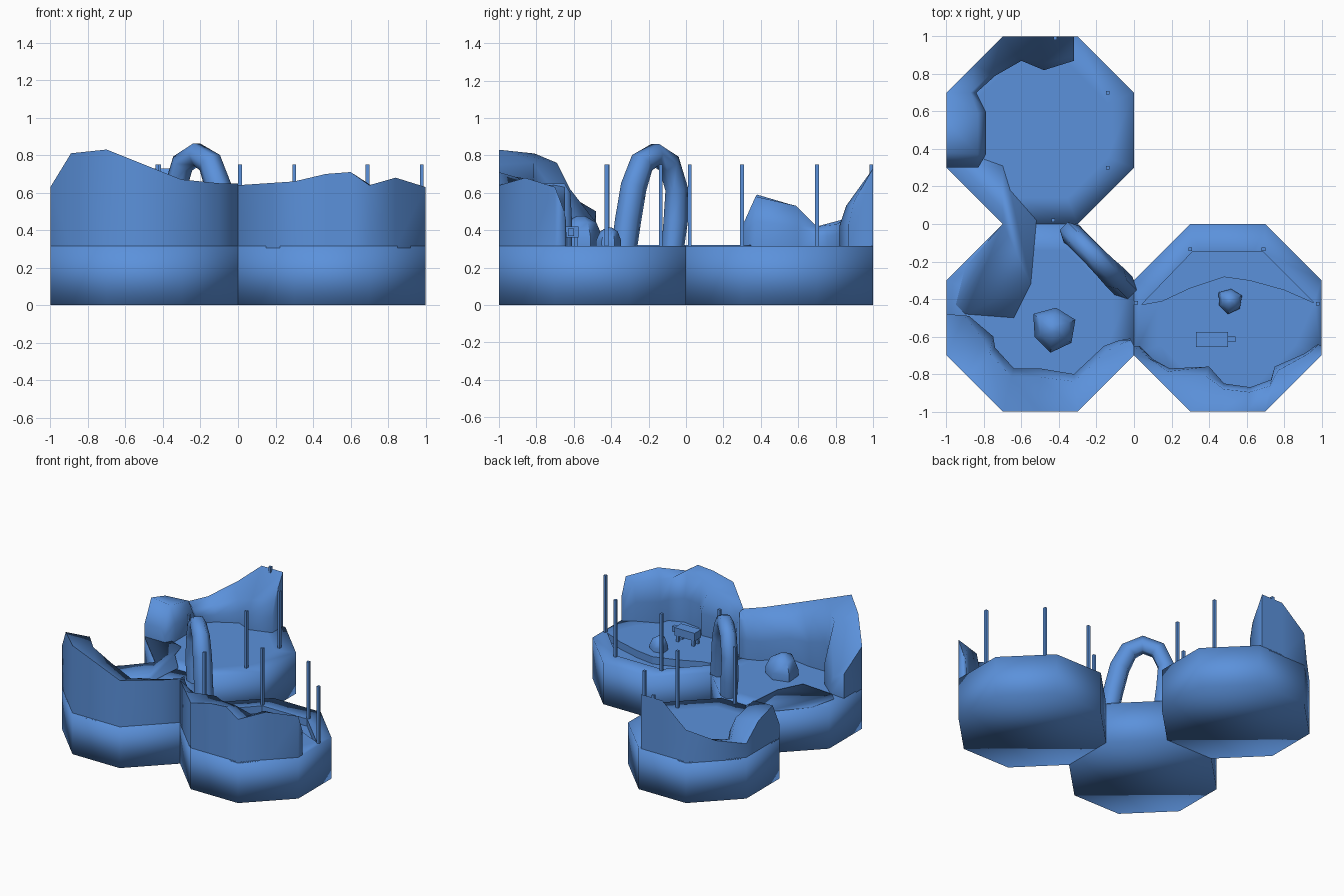
import bpy, bmesh, math
from mathutils import Vector

if "Cube" in bpy.data.objects:
    bpy.data.objects.remove(bpy.data.objects["Cube"])

TOP = 0.315
blue = bpy.data.materials.new("blue")
blue.diffuse_color = (.105, .285, .71, 1)
blue.use_nodes = True
blue.node_tree.nodes["Principled BSDF"].inputs["Base Color"].default_value = blue.diffuse_color


def make(name, verts, faces, angle=40):
    me = bpy.data.meshes.new(name)
    me.from_pydata(verts, [], faces)
    bm = bmesh.new()
    bm.from_mesh(me)
    bmesh.ops.recalc_face_normals(bm, faces=bm.faces)
    bm.to_mesh(me)
    bm.free()
    me.materials.append(blue)
    ob = bpy.data.objects.new(name, me)
    bpy.context.collection.objects.link(ob)
    if angle:
        bpy.ops.object.select_all(action='DESELECT')
        ob.select_set(True)
        bpy.context.view_layer.objects.active = ob
        bpy.ops.object.shade_smooth_by_angle(angle=math.radians(angle))
    return ob


def loft(name, rings, angle=40):
    n = len(rings[0])
    faces = [(i*n + j, i*n + (j+1) % n, (i+1)*n + (j+1) % n, (i+1)*n + j)
             for i in range(len(rings) - 1) for j in range(n)]
    last = (len(rings) - 1) * n
    faces += [tuple(range(n)), tuple(range(last, last + n))]
    return make(name, [p for r in rings for p in r], faces, angle)


def prism(name, pts, z0, z1, angle=0):
    return loft(name, [[(x, y, z) for x, y in pts] for z in (z0, z1)], angle)


def box(name, x0, x1, y0, y1, z0, z1):
    return prism(name, [(x0, y0), (x1, y0), (x1, y1), (x0, y1)], z0, z1)


def octagon(cx, cy, s=1):
    q = [(.2, .5), (.5, .2), (.5, -.2), (.2, -.5), (-.2, -.5), (-.5, -.2), (-.5, .2), (-.2, .5)]
    return [(cx + x * s, cy + y * s) for x, y in q]


# Three octagonal platforms with soft-shaded rims
for name, c in (("rear_platform", (-.5, .5)), ("centre_platform", (-.5, -.5)), ("side_platform", (.5, -.5))):
    rings = [[(x, y, z) for x, y in octagon(*c, s)] for s, z in ((1, 0), (1, TOP), (.72, TOP))]
    ob = loft(name, rings, 180)

# Shallow trench behind the ground of the side platform
cut = prism("trench_cutter", [(.04, -.43), (.31, -.15), (.69, -.15), (.96, -.42),
                              (.8, -.35), (.62, -.3), (.48, -.28), (.3, -.34), (.15, -.41)], .26, .5)
mod = ob.modifiers.new("trench", 'BOOLEAN')
mod.object = cut
mod.solver = 'EXACT'
cut.hide_render = True
cut.hide_set(True)


# Rock walls: outer x, y, inner foot x, y, outer height, inner height
def wall(name, stations):
    rings = []
    for ox, oy, fx, fy, h, hi in stations:
        o, f = Vector((ox, oy, 0)), Vector((fx, fy, 0))
        m = o.lerp(f, .8)
        rings.append([(ox, oy, TOP - .01), (ox, oy, h), (m.x, m.y, hi),
                      (f.x, f.y, (TOP + hi) / 2), (f.x, f.y, TOP - .01)])
    loft(name, rings, 85)


wall("rear_rock_wall", [
    (-.32, 1, -.32, .87, .73, .55), (-.5, 1, -.48, .82, .73, .53), (-.7, 1, -.6, .87, .56, .48),
    (-.85, .85, -.74, .79, .46, .43), (-1, .7, -.84, .7, .42, .42), (-1, .55, -.79, .6, .54, .53),
    (-1, .38, -.79, .37, .59, .58), (-1, .3, -.83, .3, .42, .42)])
wall("centre_rock_wall", [
    (0, -.65, -.02, -.61, .65, .6), (0, -.7, -.08, -.62, .65, .6), (-.1, -.8, -.16, -.65, .65, .6),
    (-.3, -1, -.32, -.8, .67, .62), (-.5, -1, -.5, -.77, .75, .68), (-.7, -1, -.64, -.77, .83, .76),
    (-.89, -.81, -.74, -.66, .81, .76), (-1, -.7, -.75, -.6, .63, .62), (-1, -.48, -.88, -.49, .5, .45)])
wall("side_rock_wall", [
    (0, -.65, .03, -.65, .63, .55), (0, -.7, .1, -.72, .64, .6), (.15, -.85, .19, -.77, .65, .62),
    (.3, -1, .4, -.76, .66, .66), (.47, -1, .48, -.85, .7, .68), (.6, -1, .62, -.87, .71, .68),
    (.7, -1, .73, -.83, .64, .63), (.84, -.86, .75, -.76, .68, .64),
    (1, -.7, .91, -.69, .63, .6), (1, -.65, .98, -.64, .5, .45)])

# Thin path sheet across two platforms
prism("path", [(-.84, .36), (-.7, .31), (-.66, .18), (-.52, .02), (-.55, -.32), (-.64, -.5),
               (-.9, -.48), (-.95, -.43), (-.9, -.23), (-.7, 0), (-1, .3)], TOP - .01, .322, 180)

# Rock arch: y and z along a diagonal line, plus radius
arch = [(-.33, .31, .075), (-.31, .45, .075), (-.28, .63, .075), (-.235, .76, .07),
        (-.165, .805, .065), (-.09, .755, .065), (-.05, .62, .065), (-.055, .45, .07), (-.07, .31, .065)]
pts = [Vector((-.385 - y, y, z)) for y, z, r in arch]
side = Vector((1, 1, 0)).normalized()
rings = []
for i, p in enumerate(pts):
    t = (pts[min(i + 1, len(pts) - 1)] - pts[max(i - 1, 0)]).normalized()
    if i in (0, len(pts) - 1):
        t = Vector((0, 0, 1 if i == 0 else -1))
    up = t.cross(side)
    rings.append([p + arch[i][2] * (side * math.cos(a * math.pi / 3) * .9 + up * math.sin(a * math.pi / 3))
                  for a in range(6)])
loft("rock_arch", rings, 65)

# Fence posts
for i, (x, y) in enumerate([(-.42, .99), (-.14, .7), (-.14, .3), (-.43, .02),
                            (.01, -.42), (.3, -.135), (.69, -.135), (.98, -.425)]):
    box(f"post_{i+1}", x - .01, x + .01, y - .01, y + .01, TOP - .01, .75)


# Loose boulders
def boulder(name, cx, cy, r, h):
    prof = [(1, 0), (1.02, .35), (.72, .8), (.2, 1)]
    k = [1, .9, 1.05, .85, 1, .95]
    loft(name, [[(cx + r * s * k[a] * math.cos(a * math.pi / 3 + .4),
                  cy + r * s * k[a] * math.sin(a * math.pi / 3 + .4), TOP - .01 + h * z)
                 for a in range(6)] for s, z in prof], 45)


boulder("large_boulder", -.43, -.56, .125, .17)
boulder("small_boulder", .51, -.41, .07, .11)

# Small four-legged figure
box("figure_body", .33, .5, -.655, -.575, .36, .42)
box("figure_head", .5, .54, -.63, -.6, .37, .41)
for i, x in enumerate((.34, .47)):
    for j, y in enumerate((-.65, -.6)):
        box(f"figure_leg_{i*2+j+1}", x, x + .02, y, y + .02, TOP - .01, .36)
